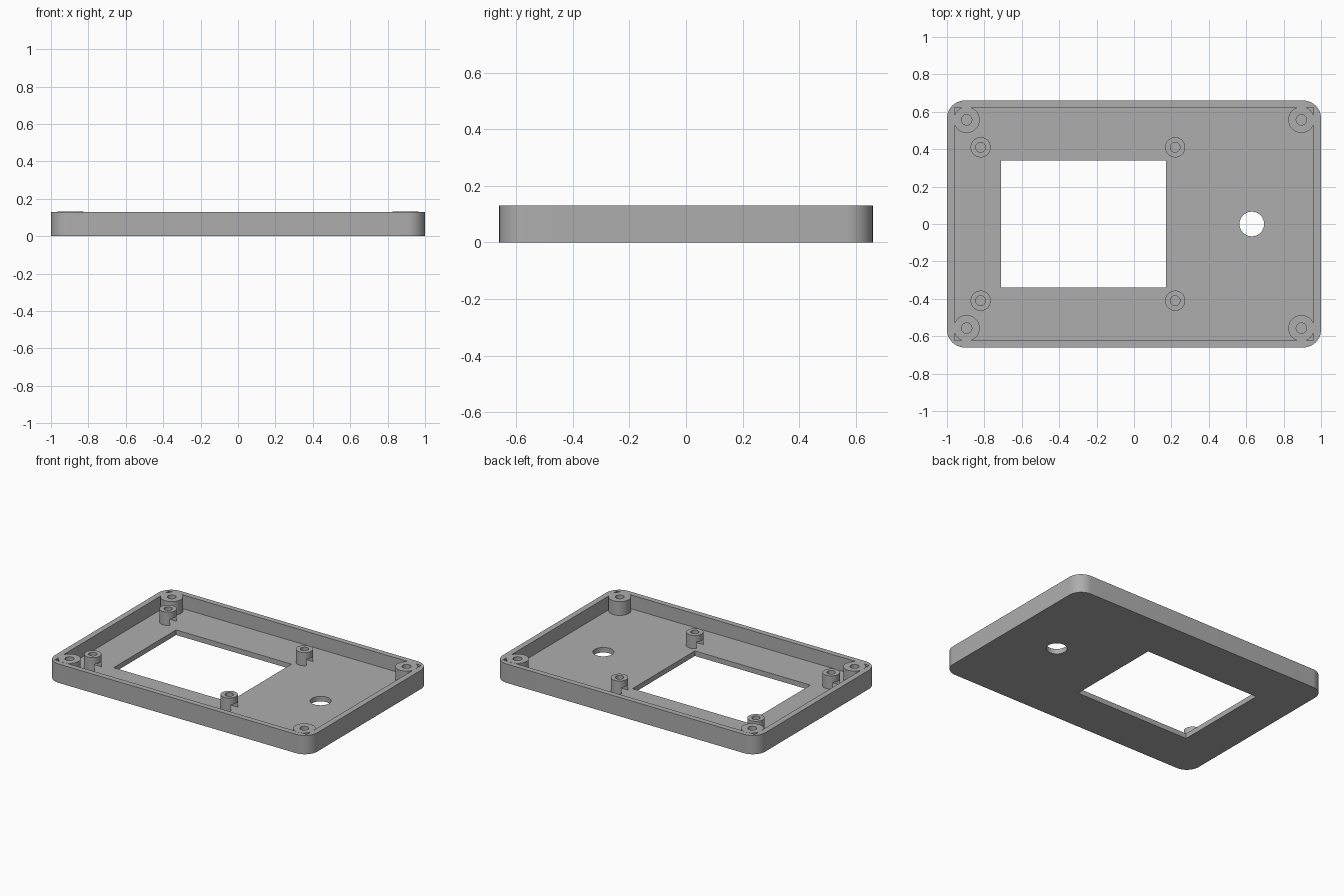
import bpy, bmesh, math

if "Cube" in bpy.data.objects:
    bpy.data.objects.remove(bpy.data.objects["Cube"], do_unlink=True)

HEIGHT, FLOOR = 0.13, 0.035

grey = bpy.data.materials.new("grey_plastic")
grey.use_nodes = True
colour = (0.42, 0.42, 0.42, 1)
grey.diffuse_color = colour
grey.node_tree.nodes["Principled BSDF"].inputs["Base Color"].default_value = colour


def make(name, outline, z0, z1):
    """Extrude a flat outline from z0 to z1."""
    bm = bmesh.new()
    face = bm.faces.new([bm.verts.new((x, y, z0)) for x, y in outline])
    top = bmesh.ops.extrude_face_region(bm, geom=[face])["geom"]
    bmesh.ops.translate(bm, vec=(0, 0, z1 - z0),
                        verts=[v for v in top if isinstance(v, bmesh.types.BMVert)])
    bmesh.ops.recalc_face_normals(bm, faces=bm.faces)
    mesh = bpy.data.meshes.new(name)
    bm.to_mesh(mesh)
    bm.free()
    mesh.materials.append(grey)
    obj = bpy.data.objects.new(name, mesh)
    bpy.context.collection.objects.link(obj)
    return obj


def rect(x0, x1, y0, y1):
    return [(x0, y0), (x1, y0), (x1, y1), (x0, y1)]


def circle(cx, cy, r, n=40):
    return [(cx + r * math.cos(math.tau * i / n), cy + r * math.sin(math.tau * i / n))
            for i in range(n)]


def rounded_rect(hx, hy, r, n=12):
    pts = []
    for k, (sx, sy) in enumerate([(1, 1), (-1, 1), (-1, -1), (1, -1)]):
        for i in range(n + 1):
            a = (k + i / n) * math.pi / 2
            pts.append((sx * (hx - r) + r * math.cos(a), sy * (hy - r) + r * math.sin(a)))
    return pts


def finish(obj, cutters):
    """Cut every cutter from the part, then smooth its curved sides."""
    bpy.ops.object.select_all(action="DESELECT")
    obj.select_set(True)
    bpy.context.view_layer.objects.active = obj
    for cutter in cutters:
        mod = obj.modifiers.new("cut", "BOOLEAN")
        mod.operation = "DIFFERENCE"
        mod.solver = "EXACT"
        mod.object = cutter
        bpy.ops.object.modifier_apply(modifier=mod.name)
    for cutter in cutters:
        bpy.data.objects.remove(cutter, do_unlink=True)
    bpy.ops.object.shade_smooth_by_angle(angle=math.radians(30))


# Tray with cavity, display window and round button hole
tray = make("case_tray", rounded_rect(1, 0.66, 0.095), 0, HEIGHT)
finish(tray, [
    make("cavity_cutter", rect(-0.96, 0.96, -0.622, 0.622), FLOOR, 0.3),
    make("window_cutter", rect(-0.71, 0.17, -0.34, 0.34), -0.1, 0.2),
    make("button_cutter", circle(0.63, 0, 0.066), -0.1, 0.2),
])

for sy, side in ((-1, "front"), (1, "back")):
    # Corner screw bosses with blind holes
    for sx, end in ((-1, "right"), (1, "left")):
        x, y = sx * 0.895, sy * 0.557
        boss = make(f"corner_boss_{side}_{end}", circle(x, y, 0.07), 0.02, HEIGHT + 0.0005)
        finish(boss, [make("screw_cutter", circle(x, y, 0.028), FLOOR, 0.3)])

    # Display standoffs with a side slot near the floor
    for x, end in ((-0.82, "right"), (0.22, "left")):
        y = sy * 0.41
        post = make(f"standoff_{side}_{end}", circle(x, y, 0.054), 0.02, 0.126)
        finish(post, [
            make("screw_cutter", circle(x, y, 0.026), FLOOR, 0.3),
            make("slot_cutter", rect(x - 0.1, x + 0.1, y - 0.036, y + 0.036), FLOOR, 0.08),
        ])
